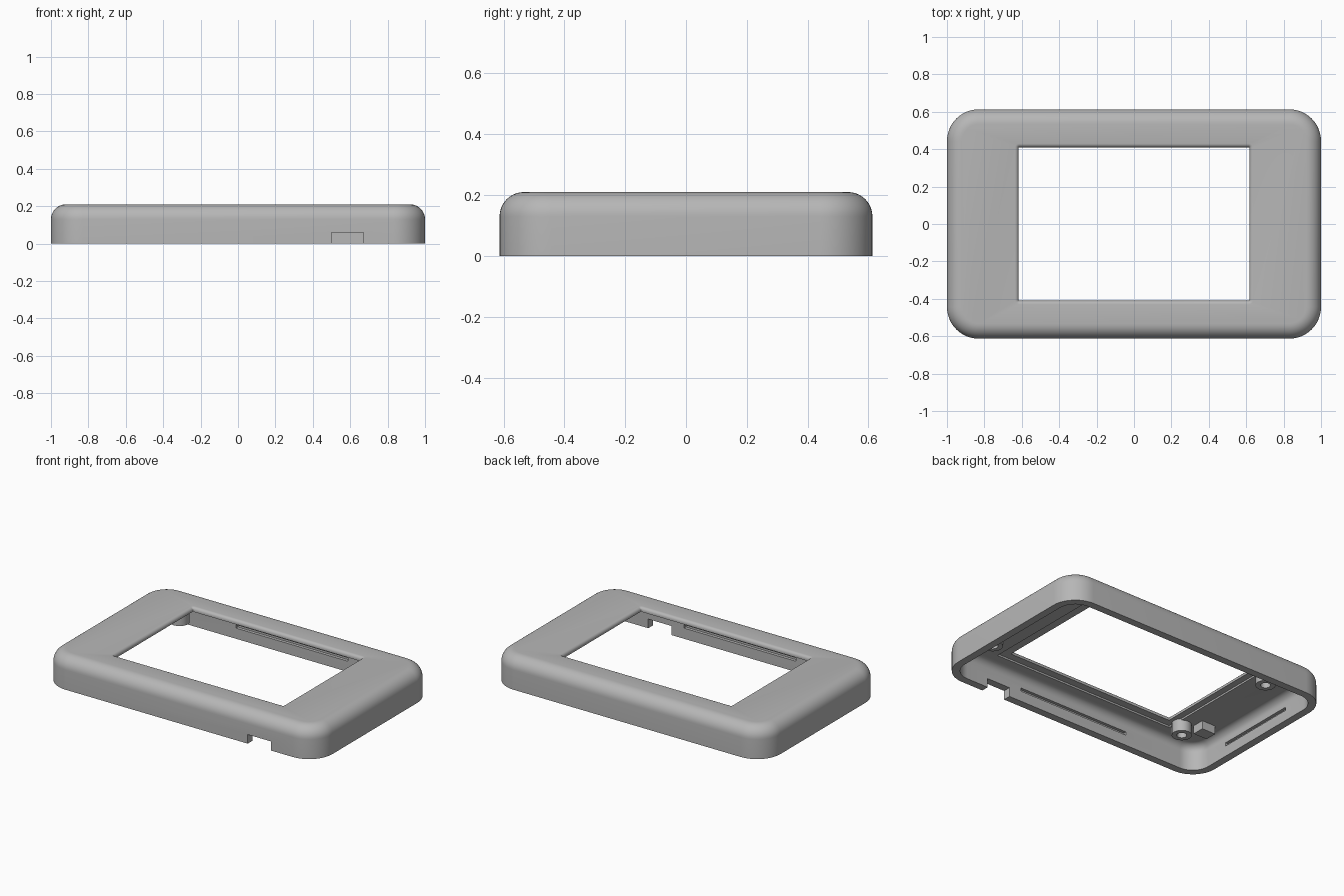
import bpy
import bmesh
import math
from mathutils import Matrix, Vector

if "Cube" in bpy.data.objects:
    bpy.data.objects.remove(bpy.data.objects["Cube"], do_unlink=True)

grey = bpy.data.materials.new("grey plastic")
grey.use_nodes = True
grey.diffuse_color = (0.47, 0.47, 0.47, 1)
grey.node_tree.nodes["Principled BSDF"].inputs["Base Color"].default_value = (0.47, 0.47, 0.47, 1)

HX, HY, TOP = 1.0, 0.613, 0.21
WALL, CEILING = 0.05, 0.17


def finish(bm, name):
    bmesh.ops.recalc_face_normals(bm, faces=bm.faces)
    mesh = bpy.data.meshes.new(name)
    bm.to_mesh(mesh)
    bm.free()
    mesh.materials.append(grey)
    obj = bpy.data.objects.new(name, mesh)
    bpy.context.collection.objects.link(obj)
    return obj


def activate(obj):
    bpy.ops.object.select_all(action="DESELECT")
    obj.select_set(True)
    bpy.context.view_layer.objects.active = obj


def loft(name, rings, segs=12):
    """Stack rounded rectangles given as (half x, half y, corner radius, z)."""
    bm = bmesh.new()
    loops = []
    for hx, hy, r, z in rings:
        loop = []
        for q, (sx, sy) in enumerate(((1, 1), (-1, 1), (-1, -1), (1, -1))):
            for i in range(segs + 1):
                a = (q + i / segs) * math.pi / 2
                loop.append(bm.verts.new((sx * (hx - r) + r * math.cos(a),
                                          sy * (hy - r) + r * math.sin(a), z)))
        loops.append(loop)
    for low, high in zip(loops, loops[1:]):
        for i in range(len(low)):
            j = (i + 1) % len(low)
            bm.faces.new((low[i], low[j], high[j], high[i]))
    bm.faces.new(loops[0])
    bm.faces.new(loops[-1])
    return finish(bm, name)


def domed(name, hx, hy, corner, fillet, z0, z1, steps=10):
    """Rounded block with a quarter-round edge along its top."""
    rings = [(hx, hy, corner, z0)]
    for i in range(steps + 1):
        a = i / steps * math.pi / 2
        d = fillet * (1 - math.cos(a))
        rings.append((hx - d, hy - d, corner - d, z1 - fillet * (1 - math.sin(a))))
    return loft(name, rings)


def box(name, x0, x1, y0, y1, z0, z1):
    bm = bmesh.new()
    size = Vector((x1 - x0, y1 - y0, z1 - z0))
    mid = Vector((x0 + x1, y0 + y1, z0 + z1)) / 2
    bmesh.ops.create_cube(bm, size=1, matrix=Matrix.Translation(mid) @ Matrix.Diagonal((*size, 1)))
    return finish(bm, name)


def cut(target, cutter):
    cutter.hide_render = True
    mod = target.modifiers.new("cut", "BOOLEAN")
    mod.operation = "DIFFERENCE"
    mod.solver = "EXACT"
    mod.object = cutter
    activate(target)
    bpy.ops.object.modifier_apply(modifier=mod.name)
    bpy.data.objects.remove(cutter, do_unlink=True)


def tube(name, x, y, tip, r_out=0.06, r_in=0.03, sides=32):
    """Hollow screw post hanging from the ceiling."""
    bm = bmesh.new()
    root, floor = CEILING + 0.01, CEILING - 0.005
    profile = ((r_out, root), (r_out, tip), (r_in, tip), (r_in, floor))
    loops = [[bm.verts.new((x + r * math.cos(math.tau * i / sides),
                            y + r * math.sin(math.tau * i / sides), z))
              for i in range(sides)] for r, z in profile]
    for a, b in zip(loops, loops[1:]):
        for i in range(sides):
            j = (i + 1) % sides
            bm.faces.new((a[i], a[j], b[j], b[i]))
    bm.faces.new(loops[0])
    bm.faces.new(loops[-1])
    return finish(bm, name)


# Hollow shell with rounded corners and top edge
shell = domed("case_shell", HX, HY, 0.17, 0.08, 0, TOP)
cut(shell, domed("cavity_cutter", HX - WALL, HY - WALL, 0.12, 0.05, -0.1, CEILING))

# Display window with a softened upper rim
WX, WY, RIM = 0.617, 0.41, 0.02
rings = [(WX, WY, 0.003, 0.1)]
for i in range(6):
    a = i / 5 * math.pi / 2
    d = RIM * (1 - math.cos(a))
    rings.append((WX + d, WY + d, 0.003 + d, TOP - RIM * (1 - math.sin(a))))
rings.append((WX + RIM, WY + RIM, 0.003 + RIM, TOP + 0.1))
cut(shell, loft("window_cutter", rings, segs=4))

# Shallow seat for the display on the underside
cut(shell, box("seat_cutter", -0.66, 0.68, -0.46, 0.46, 0.1, CEILING + 0.012))

# Cable notch in the front wall
cut(shell, box("notch_cutter", 0.5, 0.67, -HY - 0.1, -HY + 0.1, -0.1, 0.06))

# Snap grooves inside the four walls
G0, G1, DEPTH = 0.07, 0.092, 0.02
for s in (-1, 1):
    ys = sorted((s * (HY - WALL - 0.05), s * (HY - WALL + DEPTH)))
    cut(shell, box("long_groove_cutter", -0.41, 0.41, *ys, G0, G1))
    xs = sorted((s * (HX - WALL - 0.05), s * (HX - WALL + DEPTH)))
    cut(shell, box("short_groove_cutter", *xs, -0.28, 0.28, G0, G1))

# Screw posts: taller pair on one end, shorter pair on the other
parts = [shell]
for side, y in (("front", -0.39), ("back", 0.39)):
    parts.append(tube(side + "_right_screw_post", -0.70, y, 0.10))
    parts.append(tube(side + "_left_screw_post", 0.80, y + 0.03, 0.145))

# Locating block beside the front post
parts.append(box("locating_block", -0.86, -0.76, -0.35, -0.27, 0.115, CEILING + 0.01))

for part in parts:
    activate(part)
    bpy.ops.object.shade_smooth_by_angle(angle=math.radians(30))
